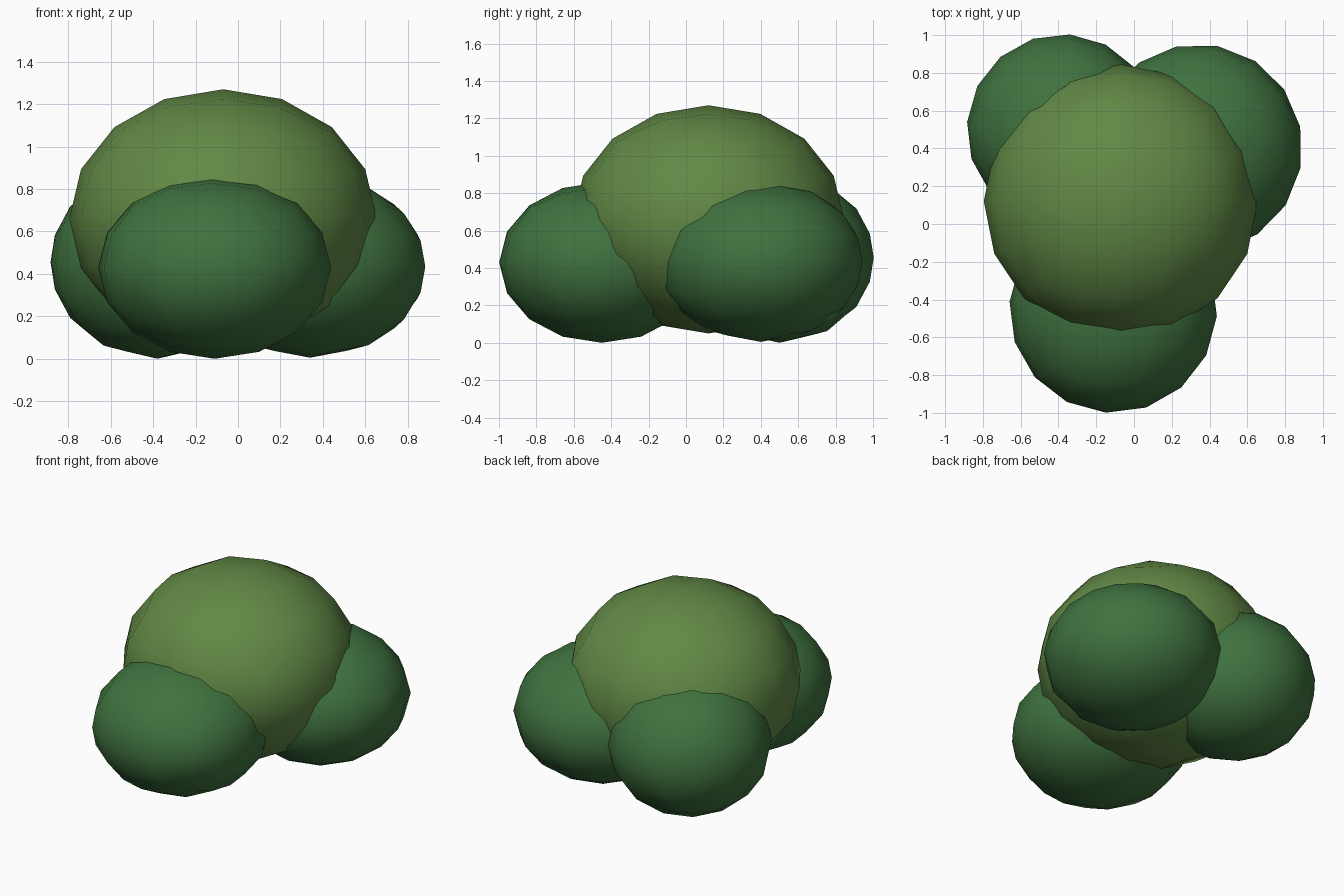
import bpy, bmesh, math
from mathutils import Matrix

if "Cube" in bpy.data.objects:
    bpy.data.objects.remove(bpy.data.objects["Cube"])


def material(name, rgb):
    m = bpy.data.materials.new(name)
    m.diffuse_color = (*rgb, 1)
    m.use_nodes = True
    m.node_tree.nodes["Principled BSDF"].inputs["Base Color"].default_value = m.diffuse_color
    return m


def leaf_clump(name, centre, radii, turn, mat):
    """Cube-based sphere (4 faces per cube edge), squashed and turned about z."""
    bm = bmesh.new()
    bmesh.ops.create_cube(bm, size=2)
    bmesh.ops.subdivide_edges(bm, edges=bm.edges[:], cuts=3, use_grid_fill=True)
    for v in bm.verts:
        for i in range(3):
            v.co[i] = math.tan(v.co[i] * math.pi / 4)
        v.co.normalize()
    bm.transform(Matrix.Translation(centre)
                 @ Matrix.Rotation(math.radians(turn), 4, 'Z')
                 @ Matrix.Diagonal((*radii, 1)))
    for f in bm.faces:
        f.smooth = True
    me = bpy.data.meshes.new(name)
    bm.to_mesh(me)
    bm.free()
    me.materials.append(mat)
    ob = bpy.data.objects.new(name, me)
    bpy.context.collection.objects.link(ob)


light = material("light_leaves", (0.12, 0.25, 0.06))
dark = material("dark_leaves", (0.05, 0.17, 0.05))

# Large crown with three lower clumps around it
leaf_clump("crown", (-0.07, 0.12, 0.66), (0.725, 0.725, 0.61), 0, light)
leaf_clump("front_clump", (-0.11, -0.45, 0.43), (0.55, 0.55, 0.43), -4, dark)
leaf_clump("back_left_clump", (-0.38, 0.50, 0.455), (0.505, 0.505, 0.455), 40.4, dark)
leaf_clump("back_right_clump", (0.34, 0.40, 0.435), (0.552, 0.552, 0.43), 34.5, dark)
